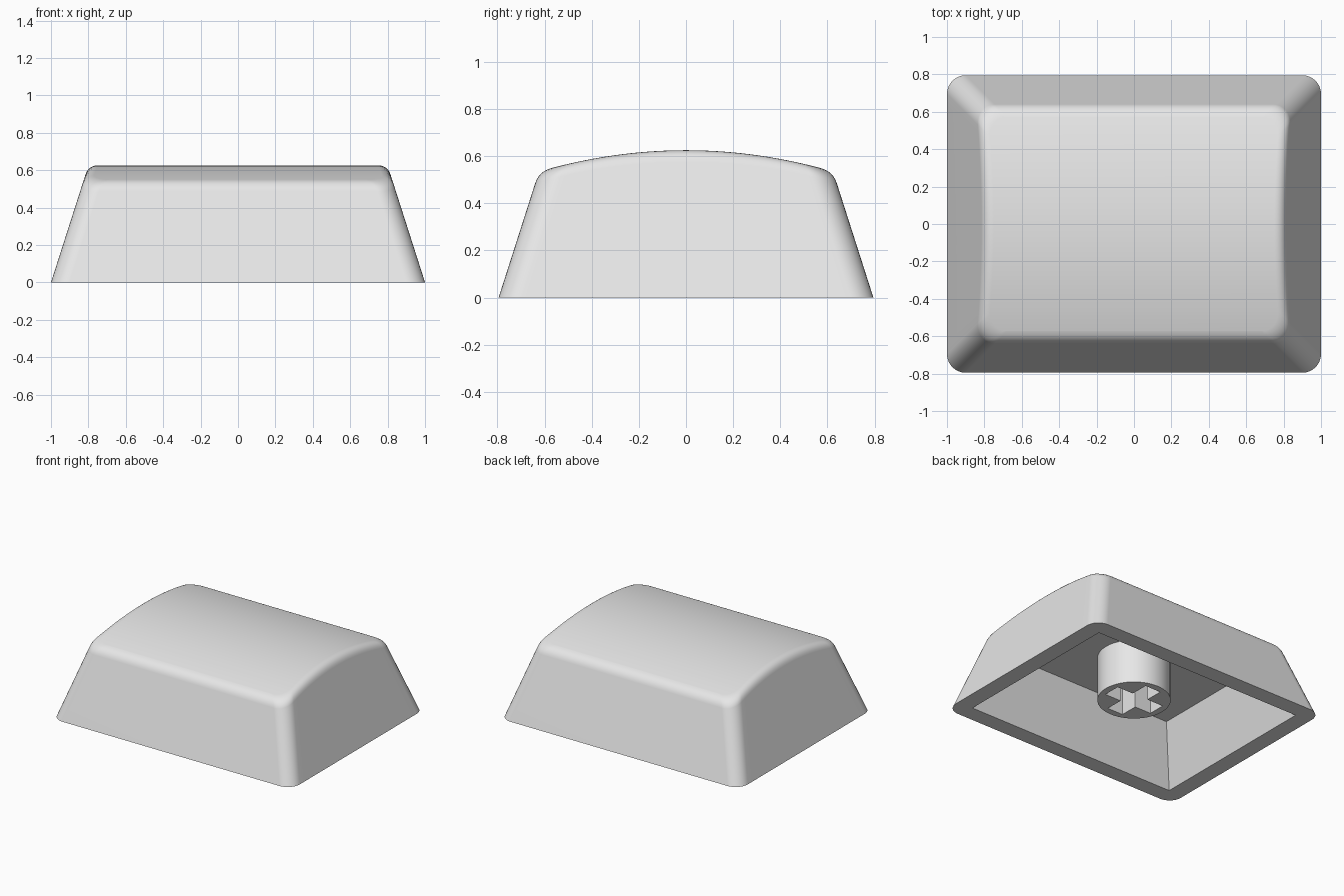
import bpy, bmesh, math

if "Cube" in bpy.data.objects:
    bpy.data.objects.remove(bpy.data.objects["Cube"])

HX, HY = 1.0, 0.795       # half size of the base
TAPER = 0.32              # inward lean of the walls per unit height
R = 0.1                   # corner radius
ROUND = 0.05              # softening of the top edge
CEILING = 0.42

grey = bpy.data.materials.new("light_grey")
grey.diffuse_color = (0.8, 0.8, 0.8, 1)
grey.use_nodes = True
grey.node_tree.nodes["Principled BSDF"].inputs["Base Color"].default_value = grey.diffuse_color


def top_z(y):
    return 0.625 - y * y / 4.3


# Right half of the outline, front to back: (corner sign or side fraction, angle)
ARC, SIDE = 8, 24
half = [(-1, math.radians(-90 + 90 * i / ARC)) for i in range(ARC + 1)]
half += [(-1 + 2 * i / SIDE, 0.0) for i in range(1, SIDE)]
half += [(1, math.radians(90 * i / ARC)) for i in range(ARC + 1)]
N = len(half)


def outline(p, inset, r=R):
    f, a = p
    return (HX - inset - r + r * math.cos(a),
            f * (HY - inset - r) + r * math.sin(a))


def wall_point(p, z):
    return (*outline(p, TAPER * z), z)


def top_edge(p):
    """Where the leaning wall meets the curved top."""
    z = 0.6
    for _ in range(10):
        z = top_z(outline(p, TAPER * z)[1])
    return z


def fillet(p, t):
    z = top_edge(p)
    x, y = outline(p, TAPER * z + ROUND)
    a, b, c = wall_point(p, z - ROUND), wall_point(p, z), (x, y, top_z(y))
    return tuple((1 - t) ** 2 * i + 2 * t * (1 - t) * j + t * t * k
                 for i, j, k in zip(a, b, c))


def finish(obj):
    obj.data.materials.append(grey)
    bpy.ops.object.select_all(action='DESELECT')
    obj.select_set(True)
    bpy.context.view_layer.objects.active = obj
    bpy.ops.object.shade_smooth_by_angle(angle=math.radians(30))


def make_object(name, bm):
    bmesh.ops.recalc_face_normals(bm, faces=bm.faces)
    me = bpy.data.meshes.new(name)
    bm.to_mesh(me)
    bm.free()
    obj = bpy.data.objects.new(name, me)
    bpy.context.collection.objects.link(obj)
    return obj


# Hollow cap: ceiling, cavity walls, rim, outer walls, rounded edge, curved top
bm = bmesh.new()


def ring(fn):
    pts = [fn(p) for p in half]
    pts += [(-x, y, z) for x, y, z in reversed(pts)]
    return [bm.verts.new(c) for c in pts]


def close(r):
    for i in range(N - 1):
        bm.faces.new((r[i], r[i + 1], r[2 * N - 2 - i], r[2 * N - 1 - i]))


rings = [ring(lambda p: (*outline(p, 0.275, 0), CEILING)),
         ring(lambda p: (*outline(p, 0.125, 0), 0)),
         ring(lambda p: wall_point(p, 0))]
rings += [ring(lambda p, t=i / 6: fillet(p, t)) for i in range(7)]
for a, b in zip(rings, rings[1:]):
    for i in range(2 * N):
        j = (i + 1) % (2 * N)
        bm.faces.new((a[i], a[j], b[j], b[i]))
close(rings[0])
close(rings[-1])
bmesh.ops.remove_doubles(bm, verts=bm.verts, dist=1e-5)
bmesh.ops.dissolve_degenerate(bm, edges=bm.edges, dist=1e-5)
cap = make_object("cap_shell", bm)
finish(cap)
wn = cap.modifiers.new("flat_walls", 'WEIGHTED_NORMAL')
wn.keep_sharp = True

# Cross-shaped cutter for the socket
bm = bmesh.new()
L, W = 0.2, 0.065
quad = [(L, -W), (L, W), (W, W)]
cross = []
for k in range(4):
    c, s = round(math.cos(k * math.pi / 2)), round(math.sin(k * math.pi / 2))
    cross += [(c * x - s * y, s * x + c * y) for x, y in quad]
face = bm.faces.new([bm.verts.new((x, y, 0)) for x, y in cross])
ext = bmesh.ops.extrude_face_region(bm, geom=[face])
for v in ext["geom"]:
    if isinstance(v, bmesh.types.BMVert):
        v.co.z = 0.40
cutter = make_object("socket_cutter", bm)

# Round stem under the ceiling
bpy.ops.mesh.primitive_cylinder_add(vertices=48, radius=0.25, depth=0.35,
                                    location=(0, 0, 0.09 + 0.175))
stem = bpy.context.object
stem.name = "stem"
cut = stem.modifiers.new("socket", 'BOOLEAN')
cut.operation = 'DIFFERENCE'
cut.solver = 'EXACT'
cut.object = cutter
bpy.ops.object.modifier_apply(modifier="socket")
bpy.data.objects.remove(cutter)
finish(stem)
